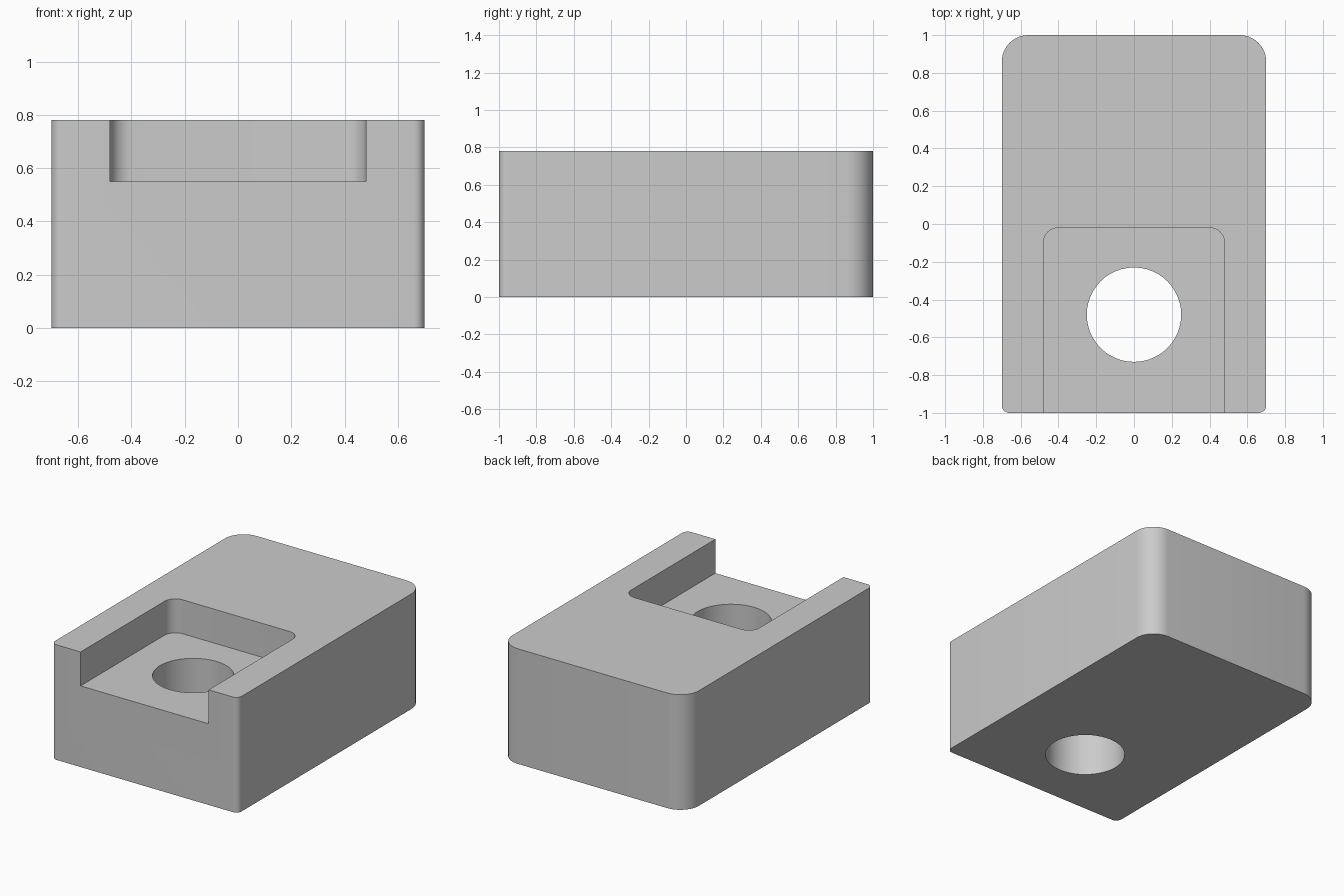
import bpy, bmesh
from math import cos, sin, pi, radians

if "Cube" in bpy.data.objects:
    bpy.data.objects.remove(bpy.data.objects["Cube"])


def outline(x, y0, y1, r_front, r_back, steps=10):
    """Counter-clockwise rectangle outline with rounded front and back corners."""
    pts = []
    corners = [(1, y0, r_front, 1, -90), (1, y1, r_back, -1, 0),
               (-1, y1, r_back, -1, 90), (-1, y0, r_front, 1, 180)]
    for sx, y, r, sy, start in corners:
        if r == 0:
            pts.append((sx * x, y))
            continue
        for i in range(steps + 1):
            a = radians(start + 90 * i / steps)
            pts.append((sx * (x - r) + r * cos(a), y + sy * r + r * sin(a)))
    return pts


def prism(name, pts, z0, z1):
    """Solid made by raising a flat outline from z0 to z1."""
    bm = bmesh.new()
    low = [bm.verts.new((x, y, z0)) for x, y in pts]
    high = [bm.verts.new((x, y, z1)) for x, y in pts]
    bm.faces.new(low[::-1])
    bm.faces.new(high)
    n = len(pts)
    for i in range(n):
        j = (i + 1) % n
        bm.faces.new((low[i], low[j], high[j], high[i]))
    mesh = bpy.data.meshes.new(name)
    bm.to_mesh(mesh)
    bm.free()
    obj = bpy.data.objects.new(name, mesh)
    bpy.context.collection.objects.link(obj)
    return obj


# Main block: large radii at the back, small ones at the front
block = prism("block", outline(0.70, -1, 1, 0.04, 0.14), 0, 0.78)

# Pocket open to the top and front, and a round through hole
pocket = prism("pocket_cutter", outline(0.48, -1.2, -0.02, 0, 0.08), 0.55, 1.0)
circle = [(0.25 * cos(2 * pi * i / 48), -0.48 + 0.25 * sin(2 * pi * i / 48))
          for i in range(48)]
hole = prism("hole_cutter", circle, -0.2, 1.1)

# Cut both out of the block
bpy.context.view_layer.objects.active = block
block.select_set(True)
for cutter in (pocket, hole):
    mod = block.modifiers.new(cutter.name, 'BOOLEAN')
    mod.operation = 'DIFFERENCE'
    mod.solver = 'EXACT'
    mod.object = cutter
    bpy.ops.object.modifier_apply(modifier=mod.name)
    bpy.data.objects.remove(cutter)

bpy.ops.object.shade_smooth_by_angle(angle=radians(30))
